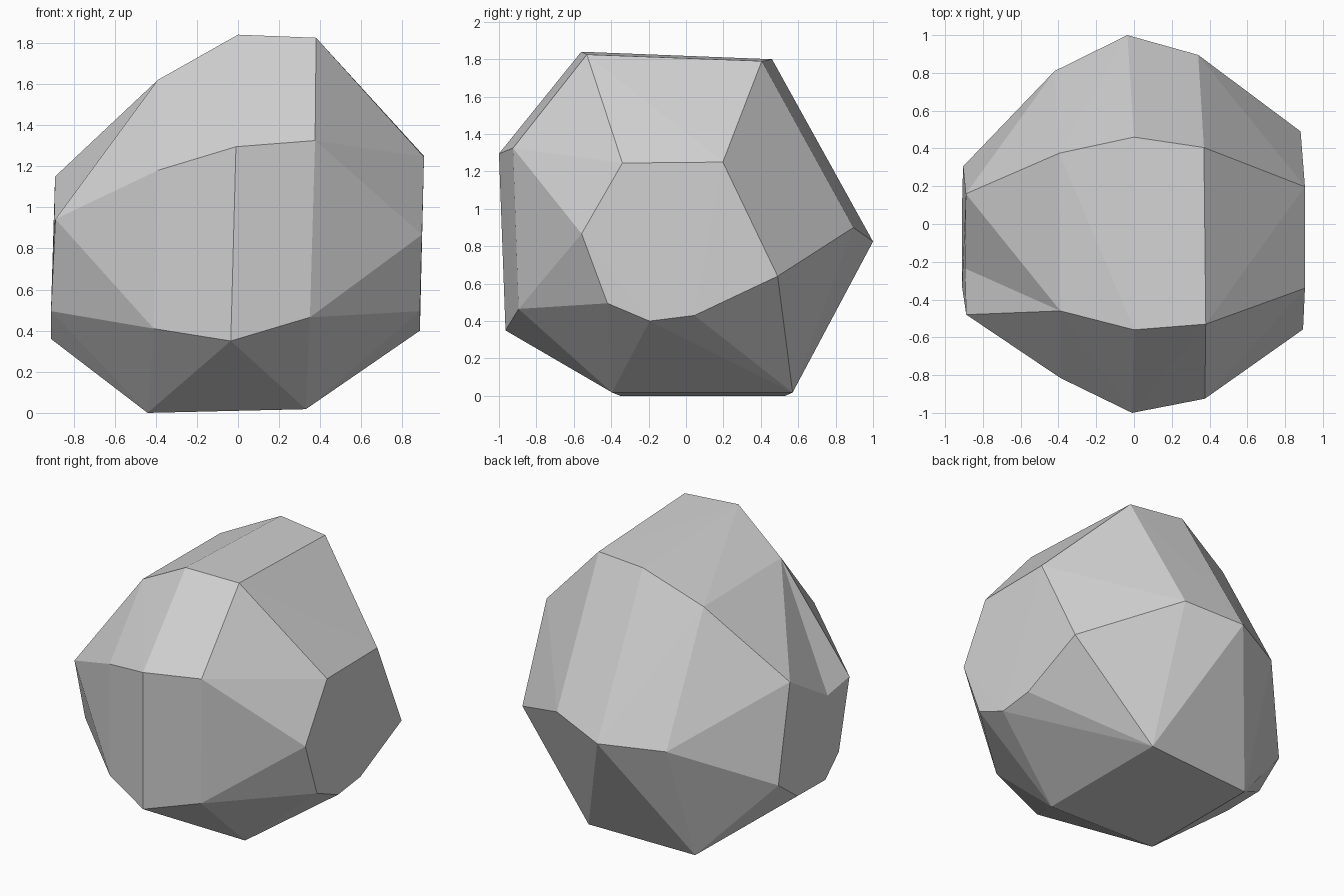
import bpy, bmesh

if "Cube" in bpy.data.objects:
    bpy.data.objects.remove(bpy.data.objects["Cube"])

# Corner loops of the faceted rock, taken as slices from left to right
left_cap = [(-.89, .16, 1.15), (-.905, .305, .51), (-.91, .11, .365),
            (-.91, -.19, .36), (-.91, -.335, .495), (-.888, -.48, .943)]
left_ring = [(-.39, -.46, 1.62), (-.395, .375, 1.61), (-.42, .81, .80),
             (-.44, .53, 0), (-.44, -.35, 0), (-.41, -.785, .41), (-.39, -.815, 1.18)]
middle_ring = [(0, -.56, 1.84), (0, .46, 1.80), (-.035, 1, .825),
               (-.035, -.965, .35), (-.01, -1, 1.295)]
right_ring = [(.38, -.53, 1.825), (.37, .405, 1.79), (.34, .895, .90),
              (.33, .57, .018), (.33, -.395, .018), (.35, -.895, .465), (.375, -.925, 1.325)]
right_cap = [(.905, -.34, 1.245), (.905, .197, 1.25), (.882, .49, .64),
             (.885, .045, .43), (.885, -.195, .40), (.885, -.42, .495), (.895, -.558, .867)]

bm = bmesh.new()
loops = [[bm.verts.new(p) for p in loop]
         for loop in (left_cap, left_ring, middle_ring, right_ring, right_cap)]

# Flat facets stretched over all corners
bmesh.ops.convex_hull(bm, input=bm.verts[:])

# Chipped notch on the left: split the rim edge and push its middle inwards
rim_top, rim_front, shoulder = loops[0][0], loops[0][-1], loops[1][0]
edge = bm.edges.get((rim_top, rim_front))
if edge:
    _, notch = bmesh.utils.edge_split(edge, rim_top, 0.5)
    bmesh.ops.connect_verts(bm, verts=[shoulder, notch])
    notch.co = (-.895, -.235, .91)
bmesh.ops.triangulate(bm, faces=[f for f in bm.faces if len(f.verts) > 3])
bmesh.ops.delete(bm, geom=[v for v in bm.verts if not v.link_faces], context='VERTS')
bmesh.ops.recalc_face_normals(bm, faces=bm.faces[:])

mesh = bpy.data.meshes.new("rock")
bm.to_mesh(mesh)
bm.free()
rock = bpy.data.objects.new("rock", mesh)
bpy.context.collection.objects.link(rock)

# Single plain stone colour
stone = bpy.data.materials.new("stone grey")
stone.diffuse_color = (0.65, 0.65, 0.65, 1)
stone.use_nodes = True
stone.node_tree.nodes["Principled BSDF"].inputs["Base Color"].default_value = stone.diffuse_color
mesh.materials.append(stone)
